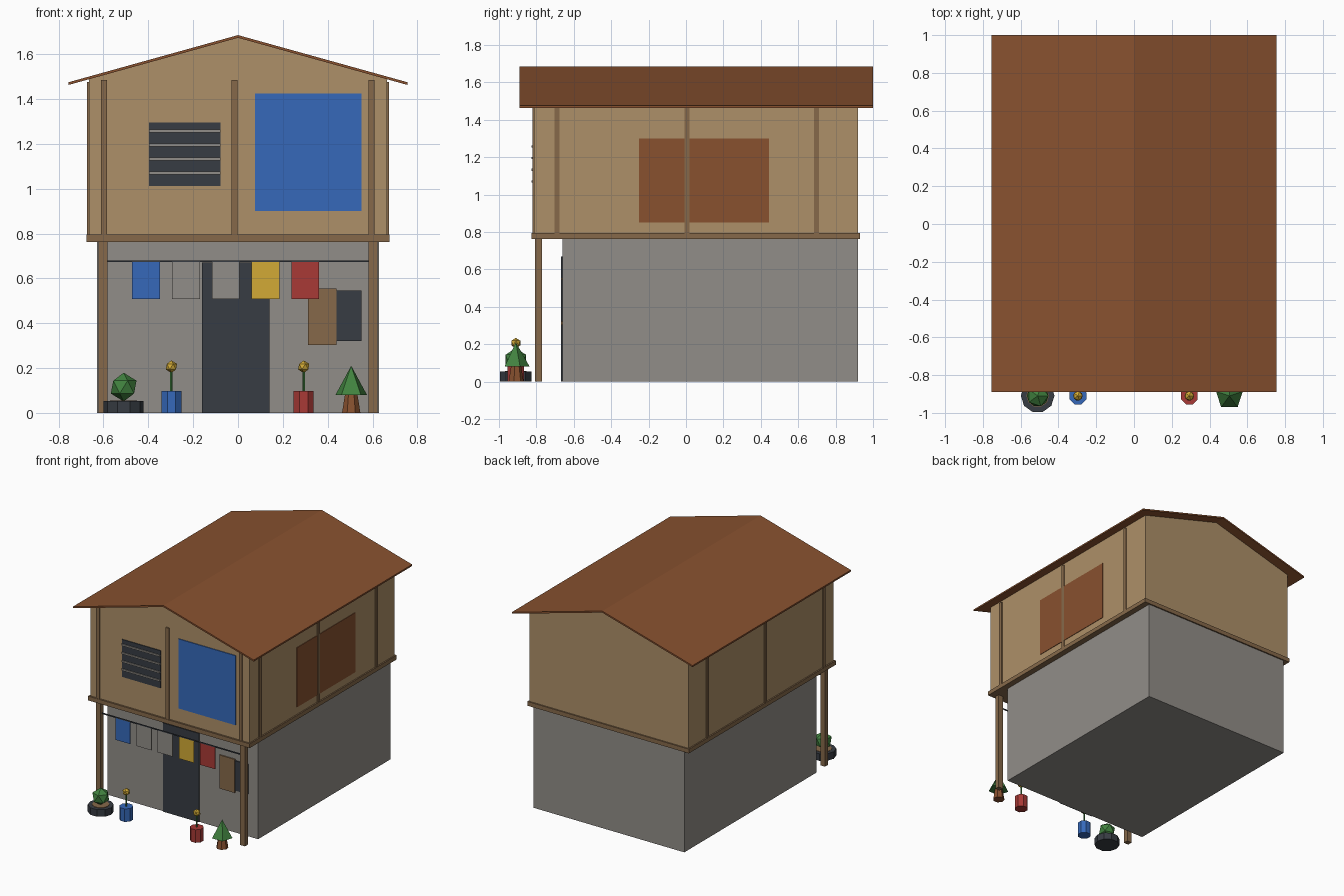
import bpy, bmesh, math

old = bpy.data.objects.get("Cube")
if old:
    bpy.data.objects.remove(old, do_unlink=True)


def material(name, rgb):
    # sRGB bytes to a linear flat colour
    lin = [((c / 255 + 0.055) / 1.055) ** 2.4 for c in rgb] + [1]
    m = bpy.data.materials.new(name)
    m.use_nodes = True
    m.diffuse_color = lin
    bsdf = next(n for n in m.node_tree.nodes if n.type == 'BSDF_PRINCIPLED')
    bsdf.inputs["Base Color"].default_value = lin
    bsdf.inputs["Roughness"].default_value = 0.9
    return m


TAN = material("tan_wall", (174, 144, 104))
WOOD = material("wood", (134, 105, 74))
GREY = material("concrete_grey", (145, 141, 136))
DARK = material("dark_slate", (55, 60, 67))
RUST = material("rust_brown", (136, 81, 47))
BLUE = material("blue", (54, 105, 186))
YELLOW = material("yellow", (210, 170, 54))
RED = material("red", (168, 58, 54))
GREEN = material("leaf_green", (65, 130, 63))


def finish(name, bm, mat):
    bmesh.ops.recalc_face_normals(bm, faces=bm.faces)
    me = bpy.data.meshes.new(name)
    bm.to_mesh(me)
    bm.free()
    me.materials.append(mat)
    ob = bpy.data.objects.new(name, me)
    bpy.context.scene.collection.objects.link(ob)
    return ob


def extrude(name, profile, y0, y1, mat):
    # x-z outline pushed along y
    bm = bmesh.new()
    face = bm.faces.new([bm.verts.new((x, y0, z)) for x, z in profile])
    res = bmesh.ops.extrude_face_region(bm, geom=[face])
    verts = [v for v in res["geom"] if isinstance(v, bmesh.types.BMVert)]
    bmesh.ops.translate(bm, verts=verts, vec=(0, y1 - y0, 0))
    return finish(name, bm, mat)


def box(name, x0, x1, y0, y1, z0, z1, mat):
    return extrude(name, [(x0, z0), (x1, z0), (x1, z1), (x0, z1)], y0, y1, mat)


def cone(name, x, y, z0, z1, r0, r1, sides, mat, turn=0):
    bm = bmesh.new()
    bmesh.ops.create_cone(bm, cap_ends=True, segments=sides, radius1=r0,
                          radius2=r1, depth=z1 - z0)
    ob = finish(name, bm, mat)
    ob.location = (x, y, (z0 + z1) / 2)
    ob.rotation_euler.z = turn
    return ob


def ball(name, x, y, z, r, mat):
    bm = bmesh.new()
    bmesh.ops.create_icosphere(bm, subdivisions=1, radius=r)
    ob = finish(name, bm, mat)
    ob.location = (x, y, z)
    return ob


# Main volumes
RIDGE, EAVE, HALF, THICK = 1.685, 1.475, 0.755, 0.012
slope = (RIDGE - EAVE) / HALF
wall_top = RIDGE - THICK - slope * 0.665
box("ground_floor", -0.63, 0.63, -0.66, 0.92, 0, 0.77, GREY)
box("floor_beam", -0.675, 0.675, -0.825, 0.93, 0.763, 0.795, WOOD)
extrude("upper_floor", [(-0.665, 0.79), (0.665, 0.79), (0.665, wall_top),
                        (0, RIDGE - THICK), (-0.665, wall_top)],
        -0.812, 0.92, TAN)
extrude("roof", [(-HALF, EAVE), (0, RIDGE), (HALF, EAVE), (HALF, EAVE - THICK),
                 (0, RIDGE - THICK), (-HALF, EAVE - THICK)], -0.89, 1.0, RUST)

# Timber posts
for x in (-0.597, -0.016, 0.595):
    box("front_batten", x - 0.013, x + 0.013, -0.822, -0.8, 0.79, 1.485, WOOD)
for s, side in ((-1, "right"), (1, "left")):
    for y in (-0.69, 0.005, 0.697):
        a, b = sorted((s * 0.65, s * 0.673))
        box(side + "_batten", a, b, y - 0.013, y + 0.013, 0.79, 1.475, WOOD)
    box(side + "_column", s * 0.603 - 0.02, s * 0.603 + 0.02,
        -0.807, -0.77, 0, 0.77, WOOD)

# Upper floor panels
box("blue_tarp", 0.075, 0.55, -0.818, -0.81, 0.9, 1.425, BLUE)
box("rust_patch", 0.66, 0.669, -0.25, 0.445, 0.85, 1.3, RUST)
box("louvre_window", -0.397, -0.077, -0.818, -0.81, 1.012, 1.295, DARK)
for i in range(4):
    z = 1.07 + i * 0.0625
    box("louvre_slat", -0.397, -0.077, -0.826, -0.815, z - 0.006, z + 0.006, GREY)

# Ground floor openings
box("door", -0.16, 0.14, -0.667, -0.658, 0, 0.67, DARK)
box("window", 0.44, 0.55, -0.667, -0.658, 0.32, 0.545, DARK)
box("shutter", 0.312, 0.44, -0.669, -0.66, 0.302, 0.555, WOOD)

# Washing line
box("clothes_line", -0.585, 0.585, -0.792, -0.785, 0.672, 0.68, DARK)
for i, mat in enumerate((BLUE, GREY, GREY, YELLOW, RED)):
    x = -0.41 + i * 0.1775
    box("laundry", x - 0.062, x + 0.062, -0.791, -0.786, 0.507, 0.673, mat)

# Plants along the front
Y = -0.91
cone("tyre_planter", -0.51, Y, 0, 0.053, 0.089, 0.089, 10, DARK, math.pi / 10)
cone("planter_soil", -0.51, Y, 0.04, 0.056, 0.06, 0.06, 10, WOOD, math.pi / 10)
ball("bush", -0.51, Y, 0.115, 0.064, GREEN)
for x, mat in ((-0.297, BLUE), (0.293, RED)):
    cone("flower_pot", x, Y, 0, 0.098, 0.048, 0.048, 8, mat, math.pi / 8)
    cone("flower_stem", x, Y, 0.09, 0.19, 0.006, 0.006, 6, GREEN)
    ball("flower", x, Y, 0.206, 0.028, YELLOW)
cone("shrub_pot", 0.505, Y, 0, 0.085, 0.042, 0.028, 7, RUST)
cone("shrub", 0.505, Y, 0.08, 0.21, 0.074, 0, 5, GREEN, math.pi * 2)
